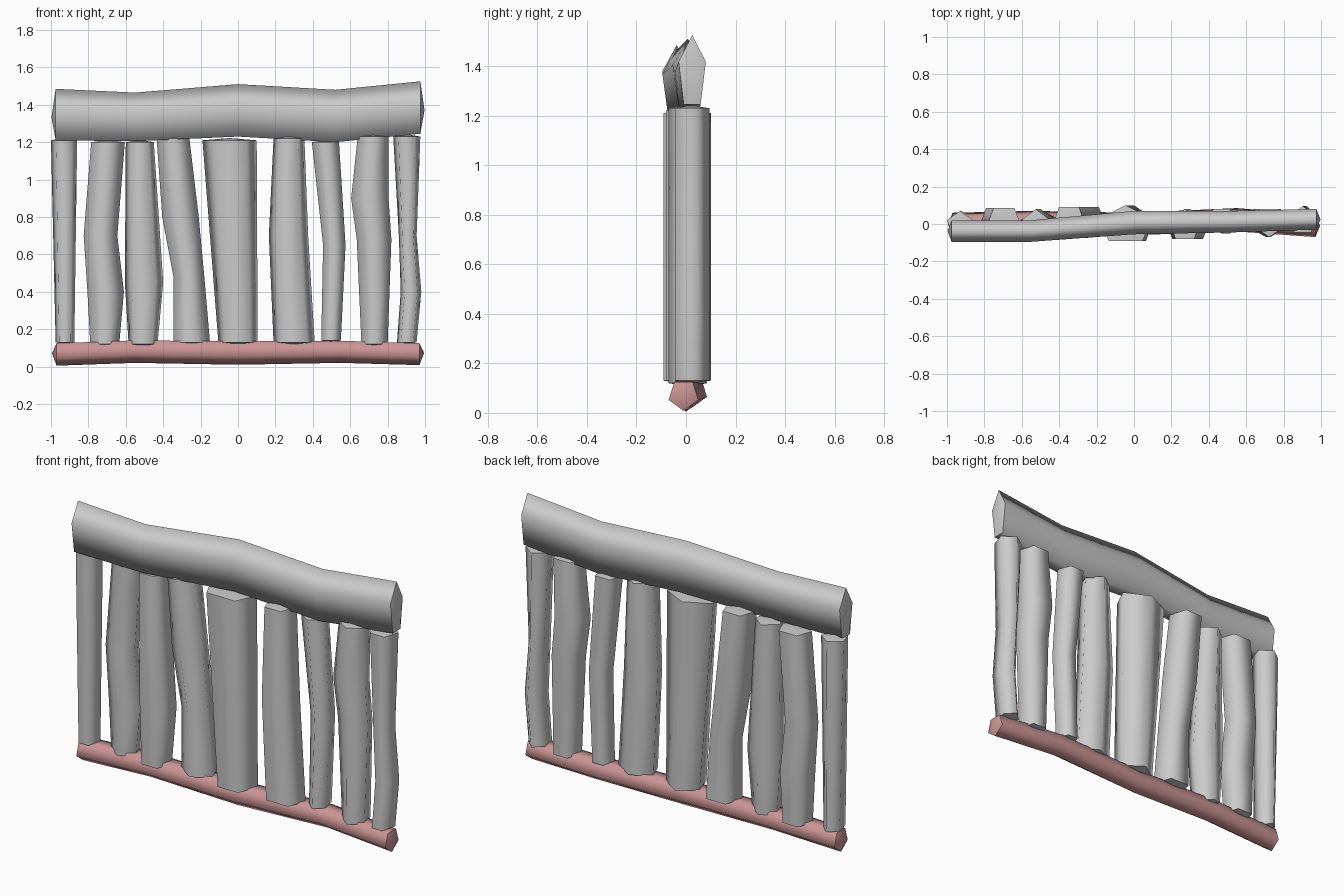
import bpy, bmesh
from math import cos, sin, pi
from mathutils import Vector

default = bpy.data.objects.get("Cube")
if default:
    bpy.data.objects.remove(default, do_unlink=True)


def make_material(name, colour):
    mat = bpy.data.materials.new(name)
    mat.use_nodes = True
    mat.diffuse_color = colour
    mat.node_tree.nodes["Principled BSDF"].inputs["Base Color"].default_value = colour
    return mat


grey = make_material("weathered grey", (0.6, 0.6, 0.6, 1))
pink = make_material("dusty pink", (0.6, 0.3, 0.3, 1))


def unit_polygon(sides, turn):
    """Regular polygon stretched to fill the square from 0 to 1."""
    pts = [(cos(turn + 2 * pi * i / sides), sin(turn + 2 * pi * i / sides)) for i in range(sides)]
    lows = [min(p[k] for p in pts) for k in (0, 1)]
    highs = [max(p[k] for p in pts) for k in (0, 1)]
    return [tuple((p[k] - lows[k]) / (highs[k] - lows[k]) for k in (0, 1)) for p in pts]


def make_log(name, rows, place, material, turn, tip, sides=5):
    """Loft a rough log through rows of (along, u_min, u_max, v_min, v_max)."""
    bm = bmesh.new()
    outline = unit_polygon(sides, turn)
    rings = []
    for t, u0, u1, v0, v1 in rows:
        rings.append([bm.verts.new(place(t, u0 + (u1 - u0) * a, v0 + (v1 - v0) * b))
                      for a, b in outline])
    for low, high in zip(rings, rings[1:]):
        for i in range(sides):
            j = (i + 1) % sides
            bm.faces.new((low[i], low[j], high[j], high[i]))
    # Shallow pointed ends with a crisp rim
    axis = Vector(place(1, 0, 0))
    for ring, way in ((rings[0], -1), (rings[-1], 1)):
        middle = sum((v.co for v in ring), Vector()) / sides
        point = bm.verts.new(middle + axis * way * tip)
        for i in range(sides):
            bm.faces.new((ring[i], ring[(i + 1) % sides], point))
            bm.edges.get((ring[i], ring[(i + 1) % sides])).smooth = False
    bmesh.ops.recalc_face_normals(bm, faces=bm.faces)
    for face in bm.faces:
        face.smooth = True
    mesh = bpy.data.meshes.new(name)
    bm.to_mesh(mesh)
    bm.free()
    mesh.materials.append(material)
    obj = bpy.data.objects.new(name, mesh)
    bpy.context.collection.objects.link(obj)
    return obj


def along_x(t, u, v):
    return (t, u, v)


def along_z(t, u, v):
    return (u, v, t)


def make_post(name, front, back, turn, *rows):
    """Upright log; rows are (height, left edge, right edge)."""
    full = [(z, x0, x1, front, back) for z, x0, x1 in rows]
    make_log(name, full, along_z, grey, turn, 0.012)


# Horizontal rails
make_log("top_rail", [
    (-0.975, -0.095, 0.02, 1.21, 1.485),
    (-0.55, -0.095, 0.02, 1.205, 1.465),
    (0, -0.055, 0.07, 1.23, 1.51),
    (0.52, -0.045, 0.07, 1.2, 1.48),
    (0.975, -0.03, 0.08, 1.245, 1.525)], along_x, grey, pi / 2, 0.022)
make_log("bottom_rail", [
    (-0.97, -0.06, 0.06, 0.005, 0.125),
    (-0.55, -0.055, 0.07, 0.02, 0.14),
    (0, -0.06, 0.06, 0.01, 0.135),
    (0.55, -0.04, 0.085, 0.02, 0.138),
    (0.97, -0.07, 0.05, 0.008, 0.125)], along_x, pink, -pi / 2, 0.025)

# Upright posts, ordered from -x to +x
BACK_EDGE, FRONT_EDGE = pi / 2, -pi / 2
make_post("post_one", -0.06, 0.07, BACK_EDGE,
          (0.13, -0.975, -0.875), (1.21, -1, -0.86))
make_post("post_two", -0.06, 0.085, FRONT_EDGE,
          (0.12, -0.79, -0.635), (0.4, -0.805, -0.61), (0.7, -0.825, -0.645), (1.2, -0.785, -0.605))
make_post("post_three", -0.07, 0.08, BACK_EDGE,
          (0.12, -0.585, -0.43), (0.45, -0.605, -0.4), (1.2, -0.6, -0.45))
make_post("post_four", -0.075, 0.09, FRONT_EDGE,
          (0.13, -0.345, -0.15), (0.48, -0.345, -0.18), (0.8, -0.405, -0.21), (1.22, -0.435, -0.26))
make_post("post_five", -0.09, 0.1, BACK_EDGE,
          (0.13, -0.105, 0.105), (1.21, -0.19, 0.1))
make_post("post_six", -0.08, 0.08, BACK_EDGE,
          (0.13, 0.19, 0.41), (0.7, 0.165, 0.375), (1.22, 0.19, 0.355))
make_post("post_seven", -0.05, 0.08, FRONT_EDGE,
          (0.14, 0.445, 0.55), (0.65, 0.455, 0.575), (1.2, 0.395, 0.54))
make_post("post_eight", -0.07, 0.08, FRONT_EDGE,
          (0.12, 0.66, 0.8), (0.68, 0.635, 0.82), (0.9, 0.605, 0.805), (1.23, 0.64, 0.805))
make_post("post_nine", -0.045, 0.095, BACK_EDGE,
          (0.13, 0.85, 0.955), (0.4, 0.87, 0.98), (0.7, 0.86, 0.955), (1.23, 0.83, 0.975))
